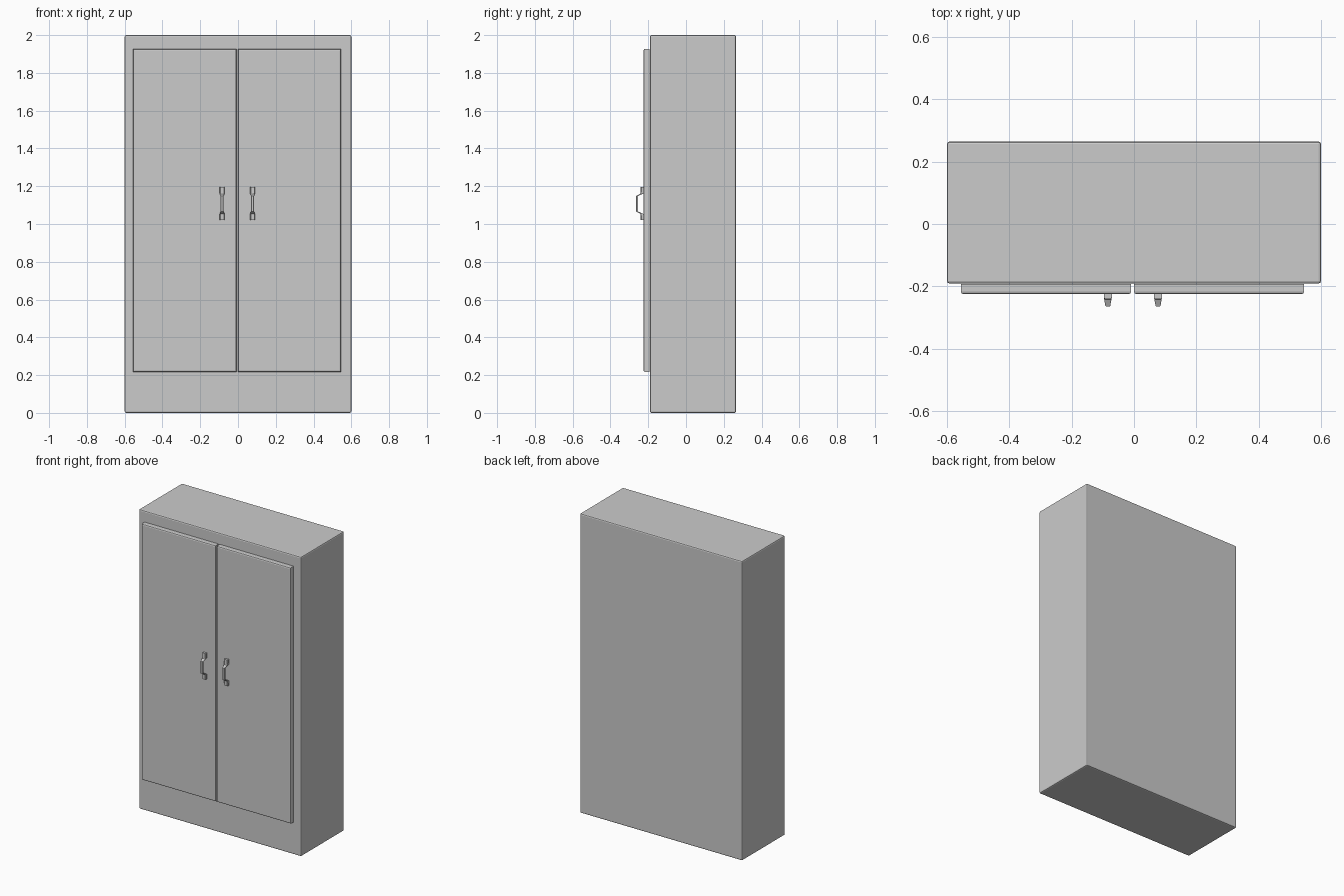
import bpy, bmesh

if "Cube" in bpy.data.objects:
    bpy.data.objects.remove(bpy.data.objects["Cube"])


def finish(name, bm, smooth=False):
    bmesh.ops.recalc_face_normals(bm, faces=bm.faces)
    mesh = bpy.data.meshes.new(name)
    bm.to_mesh(mesh)
    bm.free()
    obj = bpy.data.objects.new(name, mesh)
    bpy.context.collection.objects.link(obj)
    return obj


def box(name, lo, hi, bevel, front_only=False):
    bm = bmesh.new()
    bmesh.ops.create_cube(bm, size=1)
    for v in bm.verts:
        v.co = [(a + b) / 2 + c * (b - a) for a, b, c in zip(lo, hi, v.co)]
    edges = [e for e in bm.edges
             if not front_only or all(v.co.y < lo[1] + 1e-4 for v in e.verts)]
    bmesh.ops.bevel(bm, geom=edges, offset=bevel, segments=2,
                    profile=0.5, affect='EDGES')
    return finish(name, bm)


def handle(name, x):
    # Sections from bottom to top: z, back y, front y, half width
    half = [(0.0875, -0.222, -0.240, 0.013), (0.056, -0.222, -0.241, 0.013),
            (0.052, -0.229, -0.243, 0.012), (0.041, -0.254, -0.2645, 0.008)]
    sections = [(1.1075 - d, b, f, w) for d, b, f, w in half]
    sections += [(1.1075 + d, b, f, w) for d, b, f, w in reversed(half)]
    bm = bmesh.new()
    rings = []
    for z, back, front, w in sections:
        c = 0.3 * w
        points = [(-w, back), (w, back), (w, front + c),
                  (w - c, front), (c - w, front), (-w, front + c)]
        rings.append([bm.verts.new((x + px, py, z)) for px, py in points])
    for a, b in zip(rings, rings[1:]):
        for i in range(6):
            j = (i + 1) % 6
            bm.faces.new((a[i], a[j], b[j], b[i]))
    bm.faces.new(rings[0])
    bm.faces.new(rings[-1])
    return finish(name, bm)


# Cabinet carcass
box("cabinet_body", (-0.6, -0.191, 0), (0.6, 0.2645, 2), 0.008)

# Doors, rounded around the front face, each with its pull handle
for side, x0, x1, hx in (("left", -0.555, -0.009, -0.084),
                         ("right", 0.0, 0.546, 0.077)):
    box(side + "_door", (x0, -0.225, 0.217), (x1, -0.193, 1.927), 0.008, True)
    handle(side + "_handle", hx)
